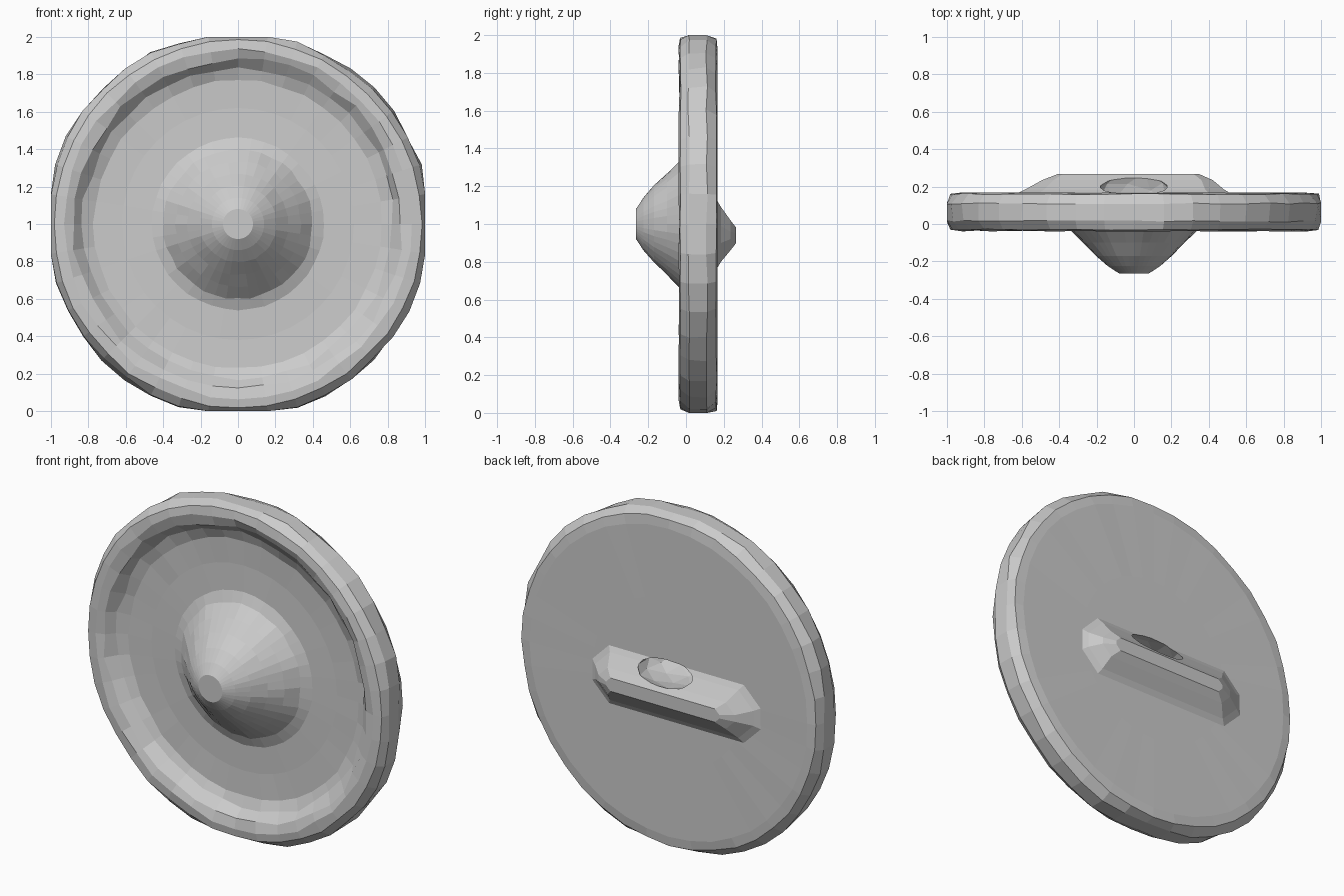
import bpy, bmesh, math, random

if "Cube" in bpy.data.objects:
    bpy.data.objects.remove(bpy.data.objects["Cube"])

random.seed(4)
SEG = 40
CENTRE_Z = 1.0


def finish(bm, name):
    bmesh.ops.recalc_face_normals(bm, faces=bm.faces)
    mesh = bpy.data.meshes.new(name)
    bm.to_mesh(mesh)
    bm.free()
    obj = bpy.data.objects.new(name, mesh)
    bpy.context.collection.objects.link(obj)
    return obj


def clamp(v):
    return max(-1.0, min(1.0, v))


def bridge(bm, rings):
    for a, b in zip(rings, rings[1:]):
        n = len(a)
        for i in range(n):
            j = (i + 1) % n
            bm.faces.new((a[i], a[j], b[j], b[i]))


# Round shield: boss, dished panel, hammered rim and flat back
# profile entries: radius, depth (y), surface roughness
profile = [
    (0.08, -0.264, 0), (0.14, -0.225, 0), (0.205, -0.17, 0.003),
    (0.27, -0.10, 0.004), (0.335, -0.035, 0.004), (0.40, 0.03, 0.006),
    (0.46, 0.055, 0.003), (0.62, 0.06, 0), (0.77, 0.055, 0.006),
    (0.83, 0.03, 0.014), (0.88, -0.02, 0.014), (0.93, -0.038, 0.01),
    (0.985, -0.03, 0.006), (1.02, 0.015, 0.01), (1.025, 0.11, 0.01),
    (0.985, 0.16, 0.006), (0.93, 0.167, 0.003), (0.5, 0.167, 0),
]
bm = bmesh.new()
rings = []
for r, y, rough in profile:
    ring = []
    for i in range(SEG):
        a = 2 * math.pi * i / SEG
        rr = r + random.uniform(-rough, rough)
        yy = max(-0.04, y + random.uniform(-rough, rough) * 0.5) if r > 0.5 else y
        ring.append(bm.verts.new((clamp(rr * math.cos(a)), min(yy, 0.168),
                                  CENTRE_Z + clamp(rr * math.sin(a)))))
    rings.append(ring)
bridge(bm, rings)
bm.faces.new(rings[0])
bm.faces.new(rings[-1])
shield = finish(bm, "round_shield")

# Tapered grip bar on the back: y, x min, x max, z min, z max, corner cut
bm = bmesh.new()
rings = []
for y, x0, x1, z0, z1, c in [(0.155, -0.64, 0.53, 0.75, 1.14, 0.12),
                             (0.185, -0.58, 0.48, 0.80, 1.09, 0.10),
                             (0.235, -0.49, 0.42, 0.86, 1.02, 0.06),
                             (0.266, -0.41, 0.35, 0.90, 0.98, 0.03)]:
    outline = [(x0, z0 + c), (x0 + c, z0), (x1 - c, z0), (x1, z0 + c),
               (x1, z1 - c), (x1 - c, z1), (x0 + c, z1), (x0, z1 - c)]
    rings.append([bm.verts.new((x, y, z)) for x, z in outline])
bridge(bm, rings)
bm.faces.new(rings[0])
bm.faces.new(rings[-1])
grip = finish(bm, "grip_bar")

# Finger hollow behind the grip, cut into the boss
bm = bmesh.new()
bmesh.ops.create_icosphere(bm, subdivisions=2, radius=1.0)
for v in bm.verts:
    v.co = (v.co.x * 0.21, 0.12 + v.co.y * 0.19, 1.06 + v.co.z * 0.08)
cutter = finish(bm, "finger_hollow_cutter")
cutter.hide_render = True
cutter.hide_set(True)

for obj in (shield, grip):
    mod = obj.modifiers.new("finger_hollow", 'BOOLEAN')
    mod.operation = 'DIFFERENCE'
    mod.solver = 'EXACT'
    mod.object = cutter
